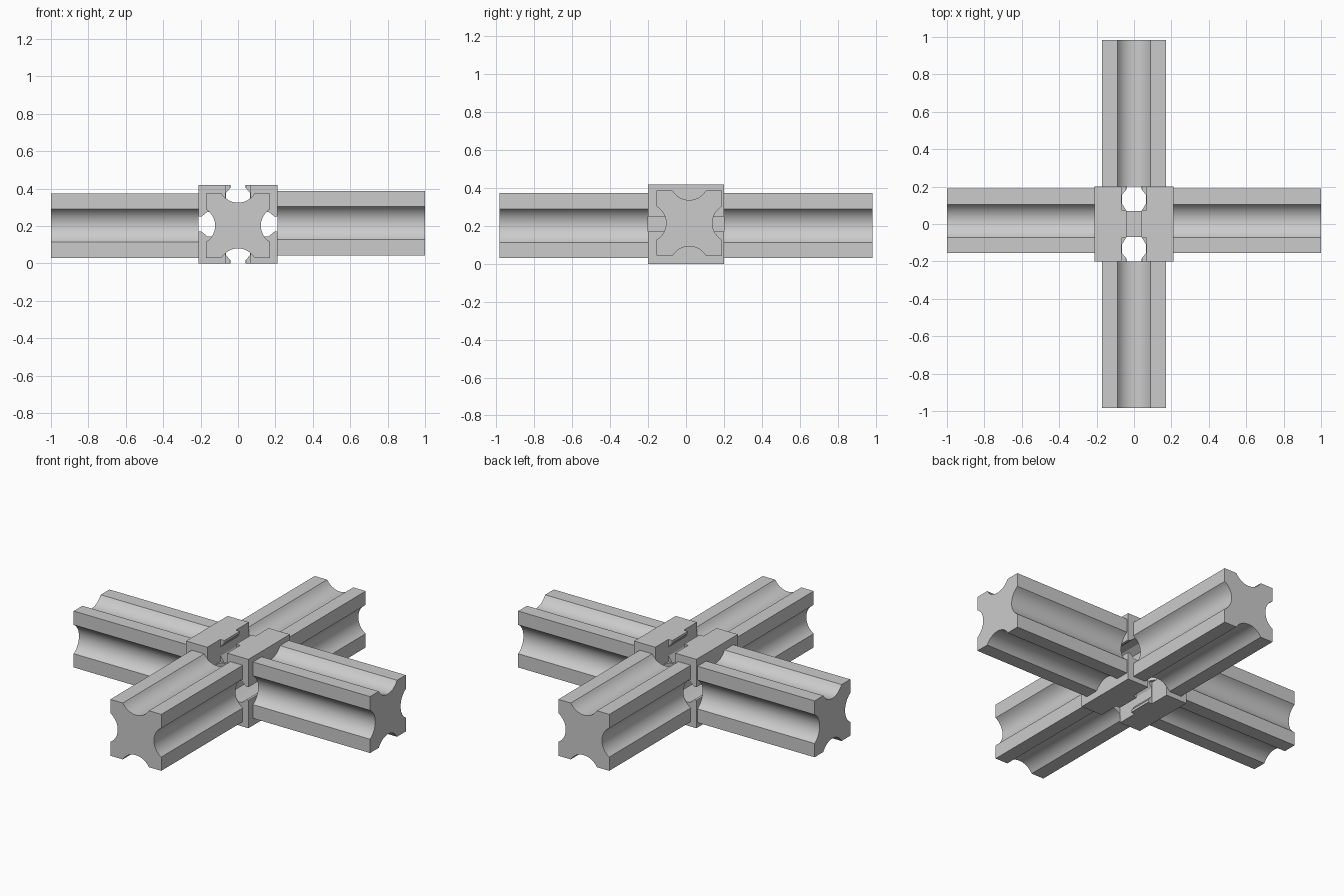
import bpy, bmesh, math
from mathutils import Matrix, Vector

cube = bpy.data.objects.get("Cube")
if cube:
    bpy.data.objects.remove(cube)

grey = bpy.data.materials.new("light_grey")
grey.use_nodes = True
colour = (0.6, 0.6, 0.6, 1)
grey.diffuse_color = colour
grey.node_tree.nodes["Principled BSDF"].inputs["Base Color"].default_value = colour

MID = 0.21          # height of the hub centre
X, Y, Z = Vector((1, 0, 0)), Vector((0, 1, 0)), Vector((0, 0, 1))


def prism(name, outline, across, up, along, start, end, centre):
    """Extrude a 2D outline from start to end in the along direction."""
    bm = bmesh.new()
    ring = [bm.verts.new(centre + across * a + up * b + along * start) for a, b in outline]
    face = bm.faces.new(ring)
    grown = bmesh.ops.extrude_face_region(bm, geom=[face])["geom"]
    moved = [v for v in grown if isinstance(v, bmesh.types.BMVert)]
    bmesh.ops.translate(bm, verts=moved, vec=along * (end - start))
    bmesh.ops.recalc_face_normals(bm, faces=bm.faces)
    mesh = bpy.data.meshes.new(name)
    bm.to_mesh(mesh)
    bm.free()
    mesh.materials.append(grey)
    obj = bpy.data.objects.new(name, mesh)
    bpy.context.collection.objects.link(obj)
    return obj


def activate(obj):
    bpy.ops.object.select_all(action='DESELECT')
    obj.select_set(True)
    bpy.context.view_layer.objects.active = obj


def box_outline(a0, a1, b0, b1):
    return [(a0, b0), (a1, b0), (a1, b1), (a0, b1)]


# Arm section: a square with a rounded groove in each side
def arm_outline(half=0.172, groove=0.088, depth=0.05, steps=12):
    radius = (groove ** 2 + depth ** 2) / (2 * depth)
    sweep = math.asin(groove / radius)
    side = [(half, -half)]
    for i in range(steps + 1):
        t = sweep * (2 * i / steps - 1)
        side.append((half - depth + radius * (1 - math.cos(t)), radius * math.sin(t)))
    points = []
    for k in range(4):
        turn = Matrix.Rotation(k * math.pi / 2, 2)
        points += [turn @ Vector(p) for p in side]
    return points


arms = [
    ("left_arm", Y, X, 0.21, 1.0, Vector((0, 0.017, 0.215))),
    ("right_arm", Y, -X, 0.21, 1.0, Vector((0, 0.017, 0.202))),
    ("front_arm", X, -Y, 0.2, 0.985, Vector((0, 0, 0.202))),
    ("back_arm", X, Y, 0.2, 0.985, Vector((0, 0, 0.202))),
]
for name, across, along, start, end, centre in arms:
    arm = prism(name, arm_outline(), across, Z, along, start, end, centre)
    activate(arm)
    bpy.ops.object.shade_smooth_by_angle(angle=math.radians(30))

# Hub block with undercut slots
centre = Vector((0, 0, MID))
hub = prism("hub", box_outline(-MID, MID, -MID, MID), X, Z, Y, -0.2, 0.2, centre)


def slot_outline(face):
    half = [(face + 0.05, 0.04), (face - 0.015, 0.04), (face - 0.045, 0.065),
            (0.11, 0.065), (0.07, 0.04)]
    return half + [(d, -w) for d, w in reversed(half)]


# Slots: outward direction, width direction, running direction, face distance
slots = []
for s in (1, -1):
    slots += [(X * s, Z, Y, 0.21), (Z * s, X, Y, 0.21), (Y * s, X, Z, 0.2)]
cutters = [prism("slot_cutter", slot_outline(face), out, wide, run, -0.3, 0.3, centre)
           for out, wide, run, face in slots]

# Wide openings where top, bottom, front and back slots meet
for sy in (1, -1):
    for sz in (1, -1):
        cutters.append(prism("corner_cutter", box_outline(0.074, 0.31, 0.074, 0.31),
                             Y * sy, Z * sz, X, -0.067, 0.067, centre))

for cutter in cutters:
    cutter.hide_render = True
    activate(hub)
    mod = hub.modifiers.new("cut", 'BOOLEAN')
    mod.operation = 'DIFFERENCE'
    mod.solver = 'EXACT'
    mod.object = cutter
    bpy.ops.object.modifier_apply(modifier=mod.name)
    bpy.data.objects.remove(cutter)
